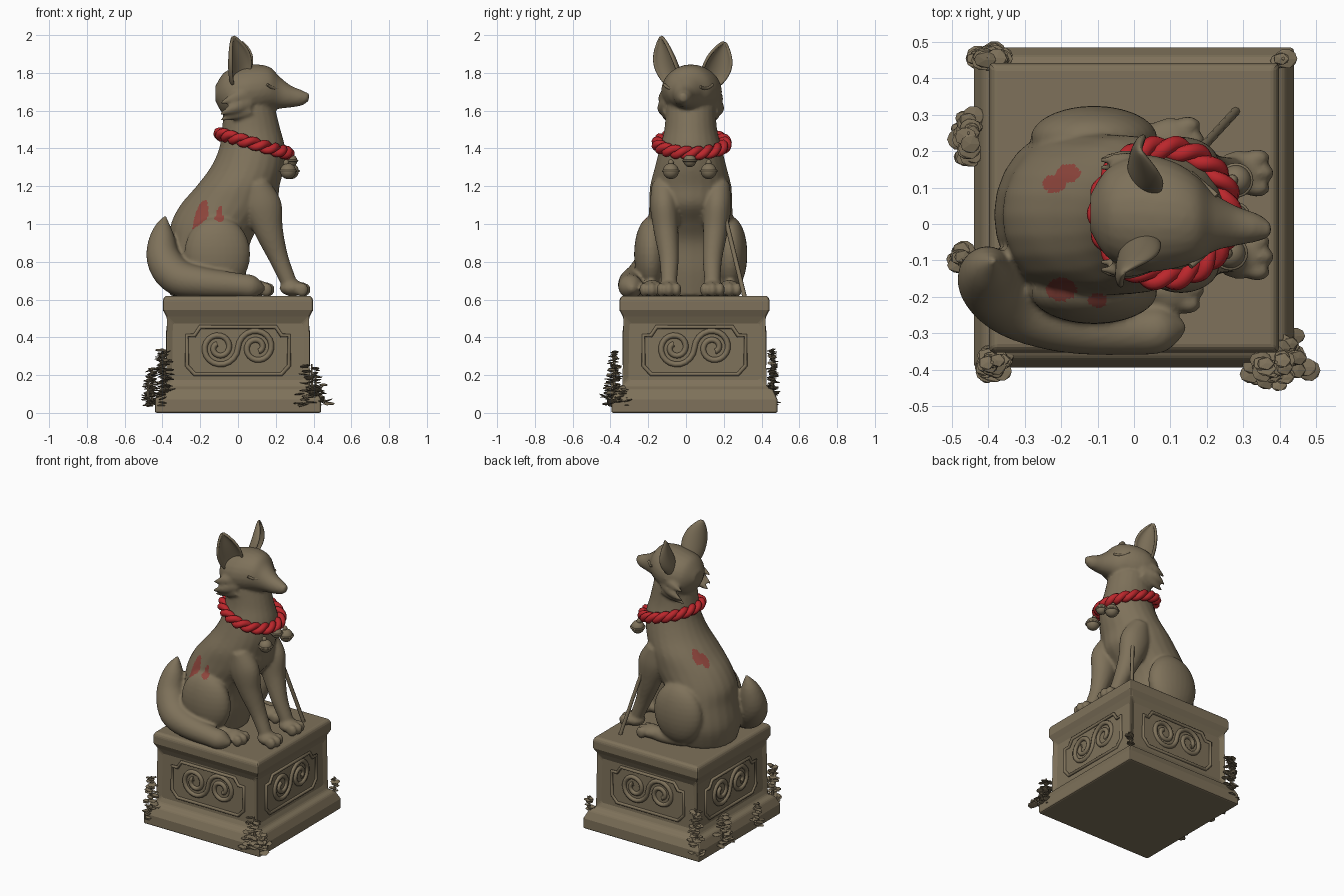
import bpy, bmesh, math, random
from mathutils import Vector, Matrix

random.seed(4)
if "Cube" in bpy.data.objects:
    bpy.data.objects.remove(bpy.data.objects["Cube"])

def material(name, r, g, b):
    m = bpy.data.materials.new(name)
    m.use_nodes = True
    m.diffuse_color = (r, g, b, 1)
    m.node_tree.nodes["Principled BSDF"].inputs["Base Color"].default_value = (r, g, b, 1)
    return m

STONE = material("weathered stone", 0.21, 0.167, 0.103)
RED = material("collar red", 0.5, 0.02, 0.025)
STAIN = material("faded red paint", 0.27, 0.06, 0.045)

def add_object(name, mesh, mats, smooth=True):
    ob = bpy.data.objects.new(name, mesh)
    bpy.context.collection.objects.link(ob)
    mesh.materials.clear()
    for m in mats:
        mesh.materials.append(m)
    if smooth:
        mesh.shade_smooth()
    return ob

def from_bmesh(name, bm, mats, smooth=True):
    bmesh.ops.recalc_face_normals(bm, faces=bm.faces)
    mesh = bpy.data.meshes.new(name)
    bm.to_mesh(mesh)
    bm.free()
    return add_object(name, mesh, mats, smooth)

def bake(ob):
    dg = bpy.context.evaluated_depsgraph_get()
    mesh = bpy.data.meshes.new_from_object(ob.evaluated_get(dg))
    name = ob.name
    bpy.data.objects.remove(ob)
    return name, mesh

def wire(name, lines, radius, mat, closed=False):
    """Round strands along lists of points."""
    cu = bpy.data.curves.new(name, "CURVE")
    cu.dimensions = "3D"
    cu.bevel_depth = radius
    cu.bevel_resolution = 2
    cu.use_fill_caps = True
    for pts in lines:
        sp = cu.splines.new("POLY")
        sp.points.add(len(pts) - 1)
        for p, q in zip(sp.points, pts):
            p.co = (*q, 1)
        sp.use_cyclic_u = closed
    ob = bpy.data.objects.new(name, cu)
    bpy.context.collection.objects.link(ob)
    name, mesh = bake(ob)
    return add_object(name, mesh, [mat])

def ball(bm, pos, size, seg=20):
    mat = Matrix.Translation(pos) @ Matrix.Diagonal((*size, 1))
    bmesh.ops.create_uvsphere(bm, u_segments=seg, v_segments=seg // 2 + 2, radius=1, matrix=mat)

def tube(bm, rows, axis=None, ref=(0, 1, 0), sub=5, seg=24):
    """Loft of ellipses; each row is x, y, z, radius, radius."""
    rows = [Vector(r if len(r) == 5 else (*r, r[3])) for r in rows]
    path = []
    for i in range(len(rows) - 1):
        a, b = rows[max(i - 1, 0)], rows[i]
        c, d = rows[i + 1], rows[min(i + 2, len(rows) - 1)]
        for k in range(sub):
            t = k / sub
            path.append(0.5 * (2 * b + (c - a) * t + (2 * a - 5 * b + 4 * c - d) * t * t
                               + (3 * b - a - 3 * c + d) * t ** 3))
    path.append(rows[-1])
    rings = []
    for i, p in enumerate(path):
        nxt, prv = path[min(i + 1, len(path) - 1)], path[max(i - 1, 0)]
        t = Vector(axis) if axis else Vector(nxt[:3]) - Vector(prv[:3])
        t.normalize()
        side = t.cross(Vector(ref)).normalized()
        up = side.cross(t)
        ring = []
        for k in range(seg):
            an = math.tau * k / seg
            ring.append(bm.verts.new(Vector(p[:3]) + side * (math.cos(an) * max(p[3], .004))
                                     + up * (math.sin(an) * max(p[4], .004))))
        rings.append(ring)
    for r, s in zip(rings, rings[1:]):
        for k in range(seg):
            bm.faces.new((r[k], r[k - 1], s[k - 1], s[k]))
    bm.faces.new(rings[0])
    bm.faces.new(rings[-1][::-1])

# Pedestal: stacked square profile with recessed panels
MID = 0.045
bm = bmesh.new()
levels = [(0, .44), (.07, .44), (.125, .415), (.14, .385), (.51, .38), (.545, .398), (.6, .398), (.62, .385)]
loops = [[bm.verts.new((sx * h, MID + sy * h, z)) for sx, sy in ((-1, -1), (1, -1), (1, 1), (-1, 1))]
         for z, h in levels]
panels = []
for n, (r, s) in enumerate(zip(loops, loops[1:])):
    for k in range(4):
        f = bm.faces.new((r[k - 1], r[k], s[k], s[k - 1]))
        if n == 3:
            panels.append(f)
bm.faces.new(loops[0][::-1])
bm.faces.new(loops[-1])
bmesh.ops.recalc_face_normals(bm, faces=bm.faces)
bmesh.ops.inset_individual(bm, faces=panels, thickness=0.05, depth=-0.016)
pedestal = from_bmesh("pedestal", bm, [STONE], False)
bev = pedestal.modifiers.new("soft edges", "BEVEL")
bev.width, bev.segments, bev.limit_method = 0.01, 2, "ANGLE"

# Panel moulding and scroll relief, repeated on all four sides
frames, scrolls = [], []
for k in range(4):
    turn = Matrix.Translation((0, MID, 0)) @ Matrix.Rotation(k * math.pi / 2, 4, "Z")
    def on_face(u, z, d=0.368):
        return turn @ Vector((u, -d, z))
    outline = [(.27, .25), (.27, .41), (.23, .41), (.2, .455)]
    outline += [(-u, z) for u, z in outline[::-1]]
    outline += [(-.23, .205), (.23, .205)]
    frames.append([on_face(*p) for p in outline])
    for s in (-1, 1):
        pts = []
        for i in range(34):
            a, r = i * 0.32, 0.1 * (1 - i / 42)
            pts.append(on_face(s * (.1 - r * math.cos(a)), .345 + s * r * math.sin(a), .366))
        scrolls.append(pts)
wire("panel_moulding", frames, 0.011, STONE, True)
wire("panel_scrolls", scrolls, 0.015, STONE)

# Animal: overlapping forms fused into one sculpted skin
bm = bmesh.new()
CY = 0.025
torso = [(.62, -.17, .19, .2), (.75, -.17, .215, .24), (.9, -.15, .215, .235), (1, -.115, .24, .225),
         (1.1, -.05, .255, .22), (1.2, .0, .22, .215), (1.3, .05, .195, .19), (1.4, .075, .175, .165),
         (1.5, .07, .155, .14), (1.62, .06, .135, .13)]
tube(bm, [(x, CY, z, rx, ry) for z, x, rx, ry in torso], axis=(0, 0, 1))
tube(bm, [(-.12, .03, 1.69, .04, .05), (-.07, .03, 1.69, .115, .125), (.02, .03, 1.7, .135, .16),
          (.1, .025, 1.71, .135, .15), (.17, .015, 1.715, .115, .12), (.22, .005, 1.695, .085, .08),
          (.28, -.005, 1.675, .058, .055), (.34, -.01, 1.668, .04, .038), (.375, -.015, 1.67, .018, .02)],
     axis=(1, 0, 0))
ball(bm, (.36, -.014, 1.68), (.02, .024, .018))
for s in (-1, 1):
    # cheek fur
    for z, drop, out in ((1.69, .05, .15), (1.65, .07, .155), (1.61, .06, .13)):
        tube(bm, [(.06, CY + s * .12, z, .045, .03), (-.02, CY + s * out, z - drop / 2, .03, .022),
                  (-.095, CY + s * out, z - drop, .005, .005)])
    # foreleg and paw
    y = CY + s * .115
    tube(bm, [(.1, y + s * .03, 1.22, .06), (.13, y + s * .025, 1.1, .1, .075), (.165, y + s * .015, .96, .075, .065),
              (.215, y, .82, .052), (.265, y, .7, .043), (.28, y, .645, .045)])
    # hind leg
    ball(bm, (-.11, CY + s * .21, .84), (.175, .09, .2), 28)
    tube(bm, [(-.15, CY + s * .2, .66, .04), (.0, CY + s * .21, .655, .045), (.12, CY + s * .2, .66, .045)])
    for cx, cy in ((.29, y), (.1, CY + s * .205)):
        ball(bm, (cx, cy, .66), (.07, .062, .042))
        for t in (-1, 0, 1):
            ball(bm, (cx + .06 - .012 * abs(t), cy + t * .042, .652), (.036, .024, .038), 14)
# tail curling round the right side, tip up
tube(bm, [(-.385, -.1, 1.045, .005), (-.4, -.12, .95, .06), (-.395, -.16, .82, .09), (-.32, -.22, .72, .097),
          (-.18, -.275, .69, .08), (0, -.295, .675, .065), (.08, -.29, .665, .06), (.14, -.28, .655, .015)],
     ref=(.6, 1, .3))
raw = from_bmesh("guardian_body", bm, [STONE])
mod = raw.modifiers.new("fuse", "REMESH")
mod.mode, mod.voxel_size = "VOXEL", 0.01
mod = raw.modifiers.new("soften", "SMOOTH")
mod.factor, mod.iterations = 0.5, 4
name, mesh = bake(raw)
body = add_object(name, mesh, [STONE, STAIN])
# faded paint marks on the haunch and back
for f in mesh.polygons:
    c = f.center
    if .85 < c.z < 1.25 and f.normal.z > .1:
        for x, y, r in ((-.2, -.18, .032), (-.1, -.21, .02), (-.22, .11, .025), (-.18, .14, .025)):
            if ((c.x - x) / 1.3) ** 2 + (c.y - y) ** 2 < r * r:
                f.material_index = 1

# Ears: cupped leaf shapes
def ear(name, base, tip, facing, width):
    base, tip, facing = Vector(base), Vector(tip), Vector(facing).normalized()
    side = (tip - base).cross(facing).normalized()
    bm = bmesh.new()
    rows = []
    for i in range(13):
        t = i / 12
        w = width * max(.03, (math.sin(math.pi * (0.24 + 0.76 * t)) ** 0.8) if t < 1 else 0)
        rows.append([bm.verts.new(base.lerp(tip, t) + side * (w * math.sin(a))
                                  - facing * (w * .75 * math.cos(a) - .03 * math.sin(math.pi * t)))
                     for a in [math.radians(-95 + 19 * j) for j in range(11)]])
    for r, s in zip(rows, rows[1:]):
        for j in range(10):
            bm.faces.new((r[j], r[j + 1], s[j + 1], s[j]))
    ob = from_bmesh(name, bm, [STONE])
    sol = ob.modifiers.new("thickness", "SOLIDIFY")
    sol.thickness, sol.offset = 0.016, 0
    ob.modifiers.new("round", "SUBSURF").levels = 1

ear("right_ear", (.015, -.07, 1.75), (-.025, -.135, 1.995), (.6, -.7, .1), .074)
ear("left_ear", (.03, .13, 1.75), (.02, .205, 1.965), (.8, .35, .1), .074)

# Closed eyelids
wire("eyelids", [[(.155 + .012 * i, .012 + s * (.128 - .0105 * i), 1.738 - .014 * math.sin(math.pi * i / 6) - .002 * i)
                  for i in range(7)] for s in (-1, 1)], .008, STONE)

# Collar of two twisted strands
strands = []
for ph in (0, math.pi):
    pts = []
    for i in range(160):
        a = math.tau * i / 160
        tw = 9 * a + ph
        r = 1 + .085 * math.cos(tw)
        x = .178 * r * math.cos(a)
        pts.append((.085 + x, .03 + .178 * r * math.sin(a), 1.425 - .28 * x + .016 * math.sin(tw)))
    strands.append(pts)
wire("twisted_collar", strands, .022, RED, True)

# Bells on the collar
bm = bmesh.new()
bells = [((.265, -.08, 1.28), .042), ((.28, .12, 1.28), .042), ((.28, .02, 1.335), .034)]
for p, r in bells:
    ball(bm, p, (r, r, r), 24)
    ball(bm, Vector(p) + Vector((-.01, 0, r)), (.016, .016, .02), 12)
from_bmesh("bells", bm, [STONE])
wire("bell_bands", [[Vector(p) + Vector((math.cos(a), math.sin(a), 0)) * r
                     for a in [math.tau * i / 24 for i in range(24)]] for p, r in bells], .006, STONE, True)

# Slender stick leaning behind the left foreleg
wire("leaning_stick", [[(.16, .18, 1.15), (.28, .31, .615)]], .012, STONE)

# Plants: stems with tiers of thin leaves
def plant(name, x, y, rx, ry, low, high, count):
    bm = bmesh.new()
    for i in range(count):
        t = i / count
        a, d = random.uniform(0, math.tau), math.sqrt(random.random()) * (1 - .55 * t)
        size = random.uniform(.022, .036)
        pos = (x + rx * d * math.cos(a), y + ry * d * math.sin(a), low + (high - low) * t)
        tilt = Matrix.Rotation(random.uniform(-.35, .35), 4, random.choice("XY"))
        mat = Matrix.Translation(pos) @ tilt @ Matrix.Diagonal((size, size * random.uniform(.7, 1), .005, 1))
        bmesh.ops.create_icosphere(bm, subdivisions=1, radius=1, matrix=mat)
    tube(bm, [(x, y, low, .008), (x, y, high, .005)], ref=(1, 0, 0), sub=1, seg=6)
    from_bmesh(name, bm, [STONE], False)

plant("plant_front_left", .4, -.37, .1, .11, .04, .14, 55)
plant("plant_front_left_tall", .39, -.38, .08, .04, .1, .26, 20)
plant("plant_front_right", -.39, -.38, .055, .045, .04, .33, 40)
plant("plant_right_side", -.475, -.1, .02, .04, .04, .2, 16)
plant("plant_right_back", -.455, .25, .035, .08, .04, .24, 30)
plant("plant_back_corner", -.4, .46, .06, .02, .05, .34, 38)
plant("plant_small", .41, .455, .015, .015, .13, .22, 6)
